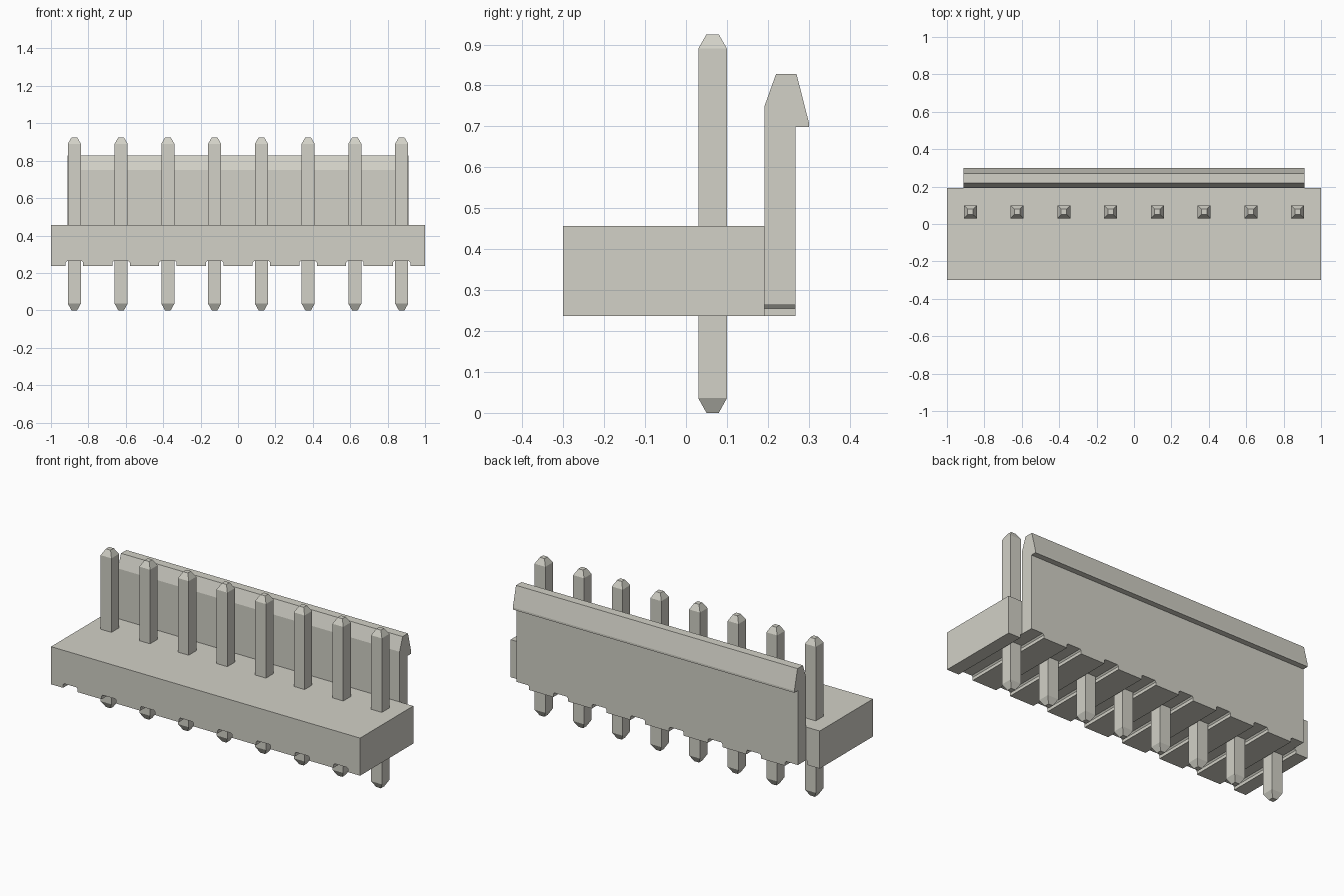
import bpy, bmesh
from mathutils import Matrix

if "Cube" in bpy.data.objects:
    bpy.data.objects.remove(bpy.data.objects["Cube"])

# Single warm grey finish
grey = bpy.data.materials.new("warm_grey")
grey.use_nodes = True
colour = (0.645, 0.638, 0.571, 1)
grey.diffuse_color = colour
bsdf = grey.node_tree.nodes["Principled BSDF"]
bsdf.inputs["Base Color"].default_value = colour
bsdf.inputs["Roughness"].default_value = 0.6

PIN_X = [-0.875 + 0.25 * i for i in range(8)]
BASE_Z, TOP_Z = 0.237, 0.457


def finish(name, bm):
    bmesh.ops.recalc_face_normals(bm, faces=bm.faces)
    mesh = bpy.data.meshes.new(name)
    bm.to_mesh(mesh)
    bm.free()
    mesh.materials.append(grey)
    obj = bpy.data.objects.new(name, mesh)
    bpy.context.collection.objects.link(obj)
    return obj


def extrude(bm, points, offset):
    """Close a 3D outline and sweep it along offset."""
    face = bm.faces.new([bm.verts.new(p) for p in points])
    swept = bmesh.ops.extrude_face_region(bm, geom=[face], use_keep_orig=True)
    verts = [g for g in swept["geom"] if isinstance(g, bmesh.types.BMVert)]
    bmesh.ops.translate(bm, verts=verts, vec=offset)


def side_profile(name, yz, half_width):
    bm = bmesh.new()
    extrude(bm, [(-half_width, y, z) for y, z in yz], (2 * half_width, 0, 0))
    return finish(name, bm)


# Base block
base = side_profile("base_block", [(-0.3, BASE_Z), (0.192, BASE_Z),
                                   (0.192, TOP_Z), (-0.3, TOP_Z)], 1.0)

# Rear latch wall with hooked top
wall = side_profile("latch_wall", [
    (0.192, BASE_Z), (0.267, BASE_Z), (0.267, 0.698), (0.3, 0.698),
    (0.3, 0.71), (0.27, 0.828), (0.22, 0.828), (0.192, 0.75)], 0.911)

# Underside grooves, one below each pin, cut through base and wall
bm = bmesh.new()
groove = [(-0.047, -0.05), (0.047, -0.05), (0.047, 0.018),
          (0.04, 0.026), (-0.04, 0.026), (-0.047, 0.018)]
for px in PIN_X:
    extrude(bm, [(px + x, -0.4, BASE_Z + z) for x, z in groove], (0, 0.8, 0))
cutter = finish("groove_cutter", bm)
cutter.hide_render = True

for part in (base, wall):
    mod = part.modifiers.new("grooves", "BOOLEAN")
    mod.operation = "DIFFERENCE"
    mod.solver = "EXACT"
    mod.object = cutter
    # Apply the cut so that the cutter can be dropped
    bpy.context.view_layer.update()
    depsgraph = bpy.context.evaluated_depsgraph_get()
    cut_mesh = bpy.data.meshes.new_from_object(part.evaluated_get(depsgraph))
    part.modifiers.clear()
    part.data = cut_mesh
bpy.data.objects.remove(cutter)

# Square pins with tapered tips, stacked from four square sections
SECTIONS = [(0.0, 0.015), (0.036, 0.035), (0.89, 0.035), (0.925, 0.015)]
for n, px in enumerate(PIN_X, 1):
    bm = bmesh.new()
    rings = [[bm.verts.new((sx * r, sy * r, z))
              for sx, sy in ((-1, -1), (1, -1), (1, 1), (-1, 1))]
             for z, r in SECTIONS]
    for low, high in zip(rings, rings[1:]):
        for i in range(4):
            j = (i + 1) % 4
            bm.faces.new((low[i], low[j], high[j], high[i]))
    bm.faces.new(rings[0])
    bm.faces.new(rings[-1])
    bmesh.ops.transform(bm, matrix=Matrix.Translation((px, 0.065, 0)), verts=bm.verts)
    finish(f"pin_{n}", bm)
